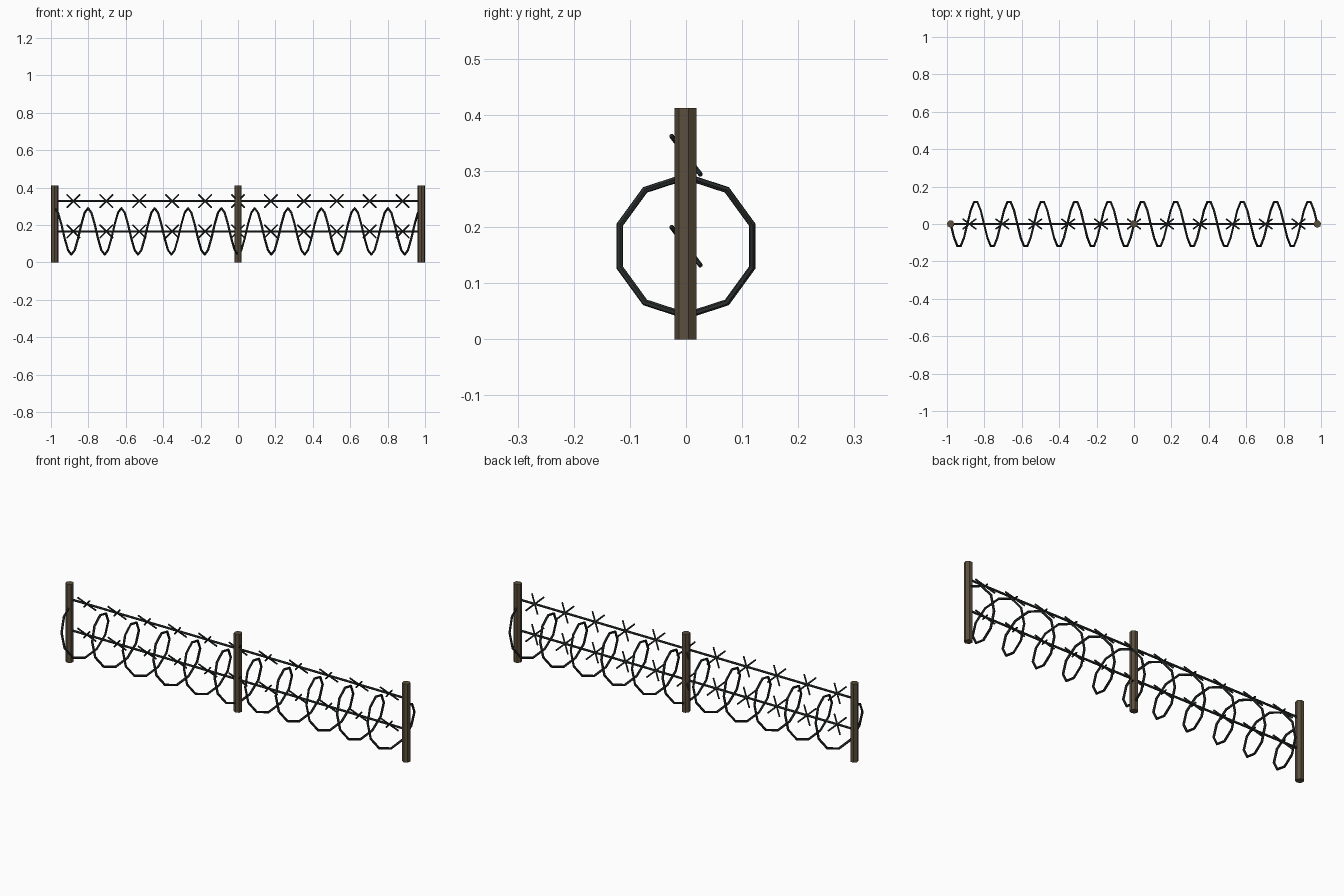
import bpy
from math import sin, cos, pi

if "Cube" in bpy.data.objects:
    bpy.data.objects.remove(bpy.data.objects["Cube"])


def material(name, rgb):
    m = bpy.data.materials.new(name)
    m.diffuse_color = (*rgb, 1)
    m.use_nodes = True
    m.node_tree.nodes["Principled BSDF"].inputs["Base Color"].default_value = m.diffuse_color
    return m


WOOD = material("weathered_wood", (0.105, 0.077, 0.047))
STEEL = material("dark_steel", (0.024, 0.028, 0.028))

SPAN = 0.98            # half distance between end posts
TURNS, STEPS = 11, 10  # coil loops and segments per loop
WIRE_Z = (0.166, 0.328)


def tubes(name, paths, radius):
    """Six-sided tubes swept along straight-segment paths."""
    cu = bpy.data.curves.new(name, 'CURVE')
    cu.dimensions = '3D'
    cu.bevel_depth = radius
    cu.bevel_resolution = 1
    cu.use_fill_caps = True
    for path in paths:
        s = cu.splines.new('POLY')
        s.use_smooth = False
        s.points.add(len(path) - 1)
        for p, co in zip(s.points, path):
            p.co = (*co, 1)
    ob = bpy.data.objects.new(name, cu)
    bpy.context.collection.objects.link(ob)
    cu.materials.append(STEEL)
    bpy.ops.object.select_all(action='DESELECT')
    ob.select_set(True)
    bpy.context.view_layer.objects.active = ob
    bpy.ops.object.convert(target='MESH')


# Posts
for label, x in (("left", -SPAN), ("middle", 0), ("right", SPAN)):
    bpy.ops.mesh.primitive_cylinder_add(vertices=7, radius=0.0205, depth=0.412,
                                        location=(x, 0, 0.206), rotation=(0, 0, pi))
    post = bpy.context.object
    post.name = label + "_post"
    post.data.materials.append(WOOD)

# Straight strands with crossed barbs
for label, z in zip(("lower", "upper"), WIRE_Z):
    tubes(label + "_wire", [[(-SPAN, 0, z), (SPAN, 0, z)]], 0.0055)
    barbs = []
    for i in range(11):
        x = (i - 5) * 0.176
        for s in (-1, 1):
            barbs.append([(x + s * 0.035, -0.0265, z + 0.035),
                          (x - s * 0.035, 0.0265, z - 0.035)])
    tubes(label + "_barbs", barbs, 0.0042)

# Concertina coil
coil = []
for i in range(TURNS * STEPS + 1):
    a = 2 * pi * i / STEPS
    coil.append((-SPAN + 2 * SPAN * i / (TURNS * STEPS),
                 -0.124 * sin(a), 0.166 + 0.124 * cos(a)))
tubes("wire_coil", [coil], 0.006)
